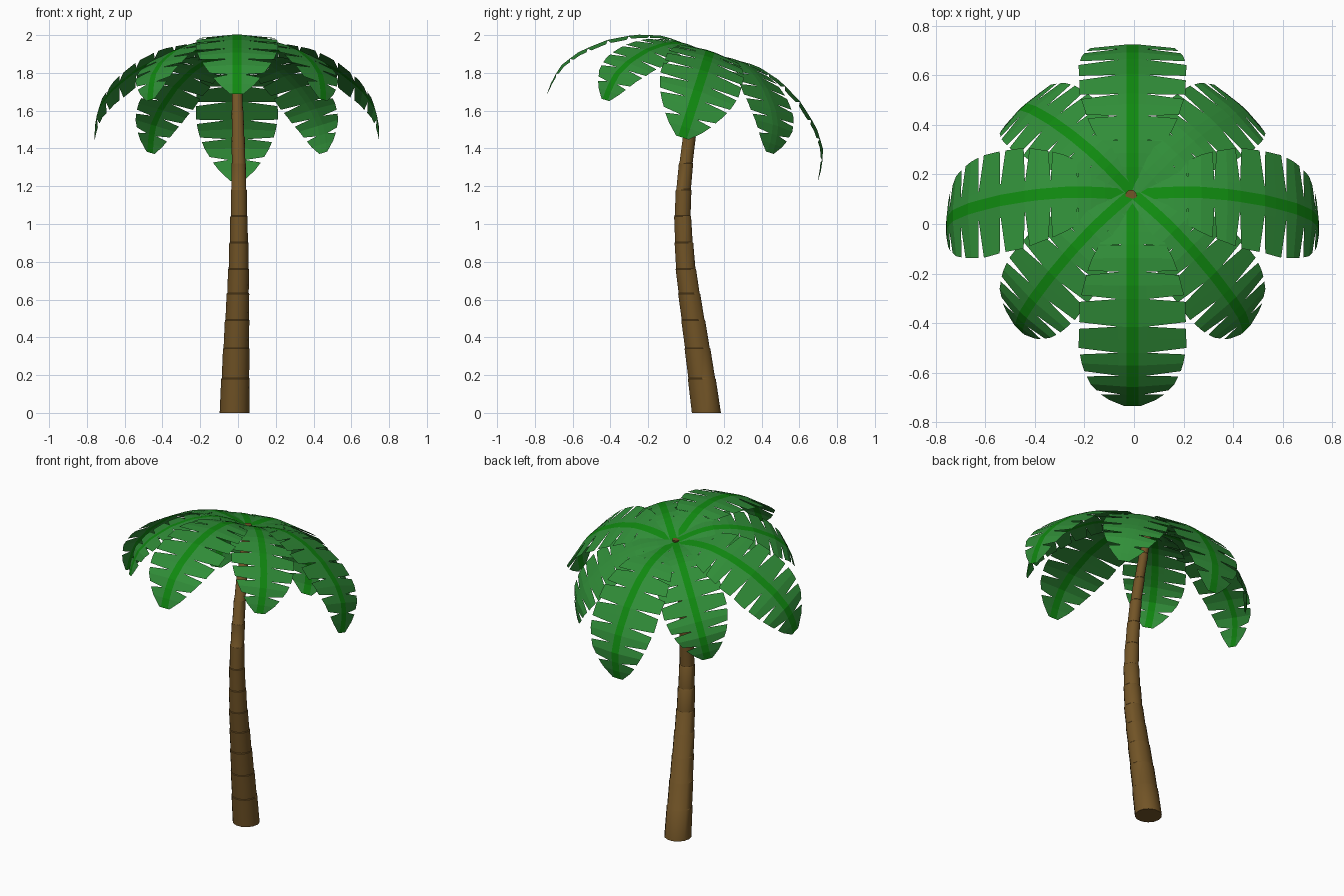
import bpy, bmesh, math
from mathutils import Vector, Matrix

if "Cube" in bpy.data.objects:
    bpy.data.objects.remove(bpy.data.objects["Cube"])


def material(name, rgb):
    m = bpy.data.materials.new(name)
    m.diffuse_color = (*rgb, 1)
    m.use_nodes = True
    m.node_tree.nodes["Principled BSDF"].inputs["Base Color"].default_value = m.diffuse_color
    return m


bark = material("bark", (0.17, 0.09, 0.02))
leaf_green = material("leaf_green", (0.03, 0.27, 0.04))
rib_green = material("rib_green", (0.005, 0.25, 0.005))


def lookup(table, t):
    """Linear interpolation of the row values by the first column."""
    for a, b in zip(table, table[1:]):
        if t <= b[0]:
            break
    k = min(max((t - a[0]) / (b[0] - a[0]), 0), 1)
    return [p + (q - p) * k for p, q in zip(a[1:], b[1:])]


def finish(bm, name, mats):
    me = bpy.data.meshes.new(name)
    bm.to_mesh(me)
    bm.free()
    for m in mats:
        me.materials.append(m)
    ob = bpy.data.objects.new(name, me)
    bpy.context.collection.objects.link(ob)
    return ob


# Trunk: height, centre x, centre y, radius
PATH = [(0, -0.018, 0.108, 0.08), (0.2, -0.013, 0.081, 0.073),
        (0.4, -0.008, 0.052, 0.066), (0.6, -0.001, 0.021, 0.059),
        (0.8, 0.004, -0.006, 0.052), (1.04, 0.005, -0.018, 0.044),
        (1.2, 0.004, -0.012, 0.04), (1.35, 0.003, 0.003, 0.036),
        (1.5, 0.0, 0.023, 0.032), (1.7, -0.005, 0.066, 0.027),
        (1.895, -0.012, 0.115, 0.021)]
JOINTS = [0, 0.18, 0.34, 0.49, 0.63, 0.76, 0.9, 1.04, 1.18, 1.32, 1.46,
          1.6, 1.75, 1.895]
SIDES = 14

bm = bmesh.new()
rings = []
for z0, z1 in zip(JOINTS, JOINTS[1:]):
    # each joint flares slightly at its top, then steps in
    for z, flare in ((z0 + (0.004 if z0 else 0), -0.001), (z1, 0.002)):
        x, y, r = lookup(PATH, z)
        r += flare
        rings.append([bm.verts.new((x + r * math.cos(a), y + r * math.sin(a), z))
                      for a in (2 * math.pi * i / SIDES for i in range(SIDES))])
for lo, hi in zip(rings, rings[1:]):
    for i in range(SIDES):
        j = (i + 1) % SIDES
        bm.faces.new((lo[i], lo[j], hi[j], hi[i]))
bm.faces.new(rings[0][::-1])
bm.faces.new(rings[-1])
trunk = finish(bm, "trunk", [bark])
bpy.context.view_layer.objects.active = trunk
trunk.select_set(True)
bpy.ops.object.shade_smooth_by_angle(angle=math.radians(35))

# Frond arch (arc fraction, reach, height) and half width along it
ARCH = [(0, 0, 0), (0.12, 0.12, 0.026), (0.2, 0.2, 0.036), (0.28, 0.28, 0.031),
        (0.41, 0.405, -0.004), (0.56, 0.54, -0.078), (0.71, 0.658, -0.178),
        (0.83, 0.725, -0.272), (0.92, 0.751, -0.365), (1, 0.753, -0.447)]
WIDTH = [(0, 0.03), (0.1, 0.075), (0.2, 0.125), (0.3, 0.175), (0.45, 0.213),
         (0.65, 0.218), (0.75, 0.2), (0.83, 0.172), (0.93, 0.11), (1, 0.035)]
LEAFLETS = 9
RIB = 0.024
DROOP = 0.1


def frond(name, angle, scale, shift, rib_mat):
    bm = bmesh.new()

    def point(u, side, w):
        x, z = lookup(ARCH, u)
        ax, az = lookup(ARCH, max(u - 0.06, 0))
        bx, bz = lookup(ARCH, min(u + 0.06, 1))
        n = Vector((az - bz, 0, bx - ax)).normalized()
        return bm.verts.new(Vector((x, side * w, z)) - n * DROOP * (w - RIB))

    for i in range(LEAFLETS):
        u0, u1 = i / LEAFLETS, (i + 1) / LEAFLETS
        um = (u0 + u1) / 2
        # midrib strip, two short faces
        for a, b in ((u0, um), (um, u1)):
            f = bm.faces.new((point(a, -1, RIB), point(b, -1, RIB),
                              point(b, 1, RIB), point(a, 1, RIB)))
            f.material_index = 1
        # one leaflet each side, joined near the rib, with a wedge gap outside
        gap = 0.014 if i > 2 else 0.004
        o0, o1 = u0 + gap, u1 - gap * (i < LEAFLETS - 1)
        for s in (-1, 1):
            rows = []
            for a, o in ((u0, o0), (um, um), (u1, o1)):
                w = lookup(WIDTH, o)[0]
                rows.append((point(a, s, RIB),
                             point(a, s, RIB + (w - RIB) * 0.18),
                             point(o, s, w)))
            for p, q in zip(rows, rows[1:]):
                for k in (0, 1):
                    bm.faces.new((p[k], p[k + 1], q[k + 1], q[k])[::-s])
    bmesh.ops.remove_doubles(bm, verts=bm.verts[:], dist=0.0005)
    bmesh.ops.recalc_face_normals(bm, faces=bm.faces[:])
    # spin round the crown, then lean the crown with the trunk
    bm.transform(Matrix.Translation((-0.006, 0.118 + shift, 1.883))
                 @ Matrix.Rotation(math.radians(-17.8), 4, 'X')
                 @ Matrix.Rotation(angle, 4, 'Z') @ Matrix.Scale(scale, 4))
    return finish(bm, name, [leaf_green, rib_mat])


# Eight fronds, the diagonal ones shorter
for k in range(8):
    diagonal = k % 2
    frond(f"frond_{k + 1}", k * math.pi / 4, 0.86 if diagonal else 1.0,
          0.008 * diagonal, leaf_green if k == 1 else rib_green)
